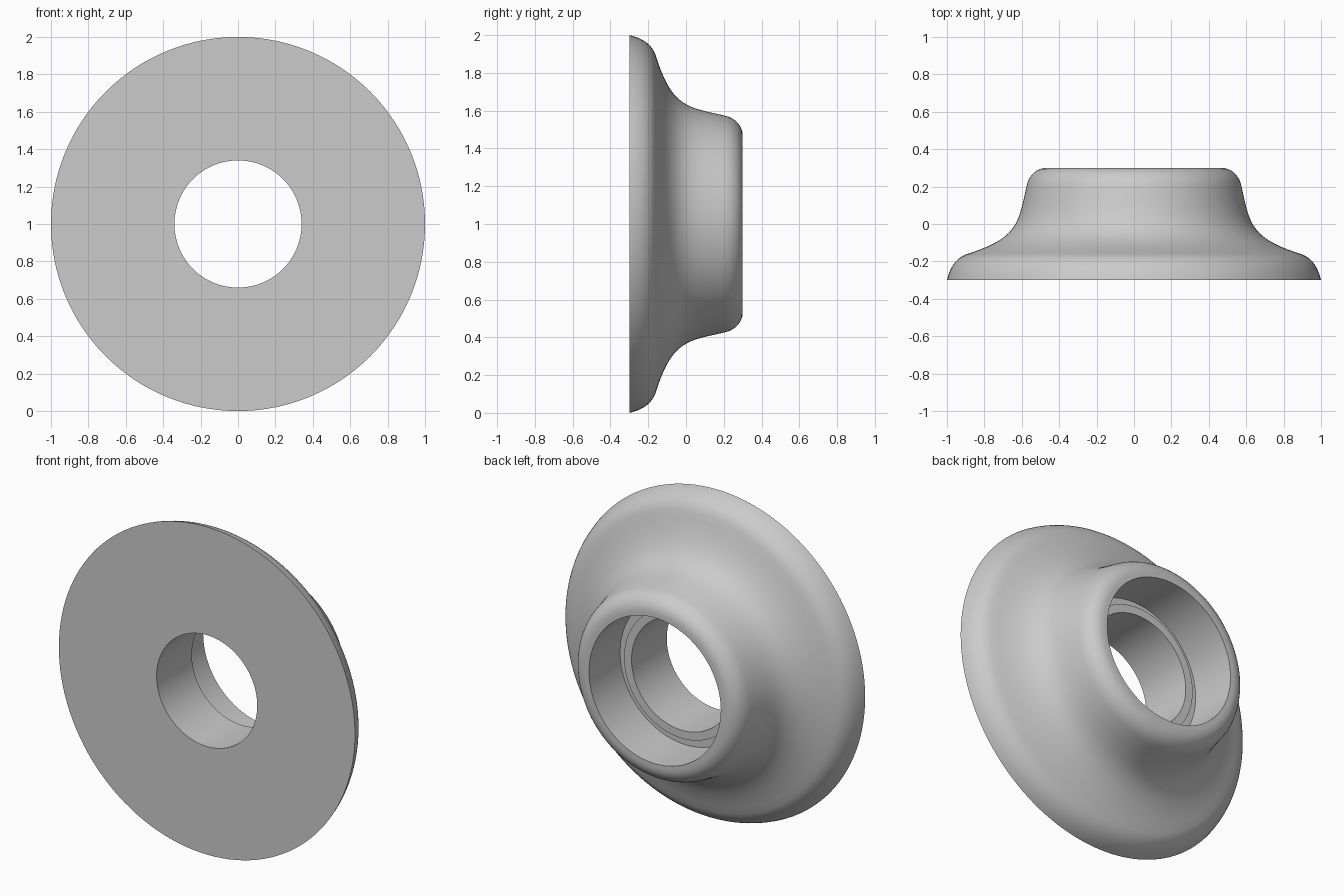
import bpy, bmesh, math
from mathutils import Vector
from mathutils.geometry import interpolate_bezier

cube = bpy.data.objects.get("Cube")
if cube:
    bpy.data.objects.remove(cube, do_unlink=True)

# Material
grey = bpy.data.materials.new("light_grey")
grey.use_nodes = True
colour = (0.6, 0.6, 0.6, 1)
grey.diffuse_color = colour
grey.node_tree.nodes["Principled BSDF"].inputs["Base Color"].default_value = colour

# Outer profile as (radius, depth) curves: rounded rim, flared neck, hub fillet
curves = [
    ((1.0, -0.3), (0.985, -0.235), (0.955, -0.185), (0.9, -0.163), 10),
    ((0.9, -0.163), (0.62, -0.075), (0.62, 0.0), (0.575, 0.2), 20),
    ((0.575, 0.2), (0.565, 0.255), (0.525, 0.3), (0.468, 0.3), 10),
]
profile = [(1.0, -0.3)]
for a, b, c, d, steps in curves:
    points = interpolate_bezier(Vector(a), Vector(b), Vector(c), Vector(d), steps)
    profile += [(p[0], p[1]) for p in points[1:]]

# Bore: wide seat, floor, raised lip, narrow through hole
profile += [(0.445, 0.3), (0.445, 0.0), (0.39, 0.0), (0.39, 0.04),
            (0.34, 0.04), (0.34, -0.3)]

# Revolve the closed profile about the depth axis
bm = bmesh.new()
verts = [bm.verts.new((r, y, 1)) for r, y in profile]
edges = [bm.edges.new((v, verts[i - 1])) for i, v in enumerate(verts)]
bmesh.ops.spin(bm, geom=verts + edges, cent=(0, 0, 1), axis=(0, 1, 0),
               angle=math.tau, steps=128, use_merge=False)
bmesh.ops.remove_doubles(bm, verts=bm.verts, dist=0.0005)
bmesh.ops.recalc_face_normals(bm, faces=bm.faces)

mesh = bpy.data.meshes.new("flanged_hub")
bm.to_mesh(mesh)
bm.free()
mesh.materials.append(grey)
hub = bpy.data.objects.new("flanged_hub", mesh)
bpy.context.collection.objects.link(hub)

# Smooth curves, sharp rims
bpy.context.view_layer.objects.active = hub
hub.select_set(True)
bpy.ops.object.shade_smooth_by_angle(angle=math.radians(30))
